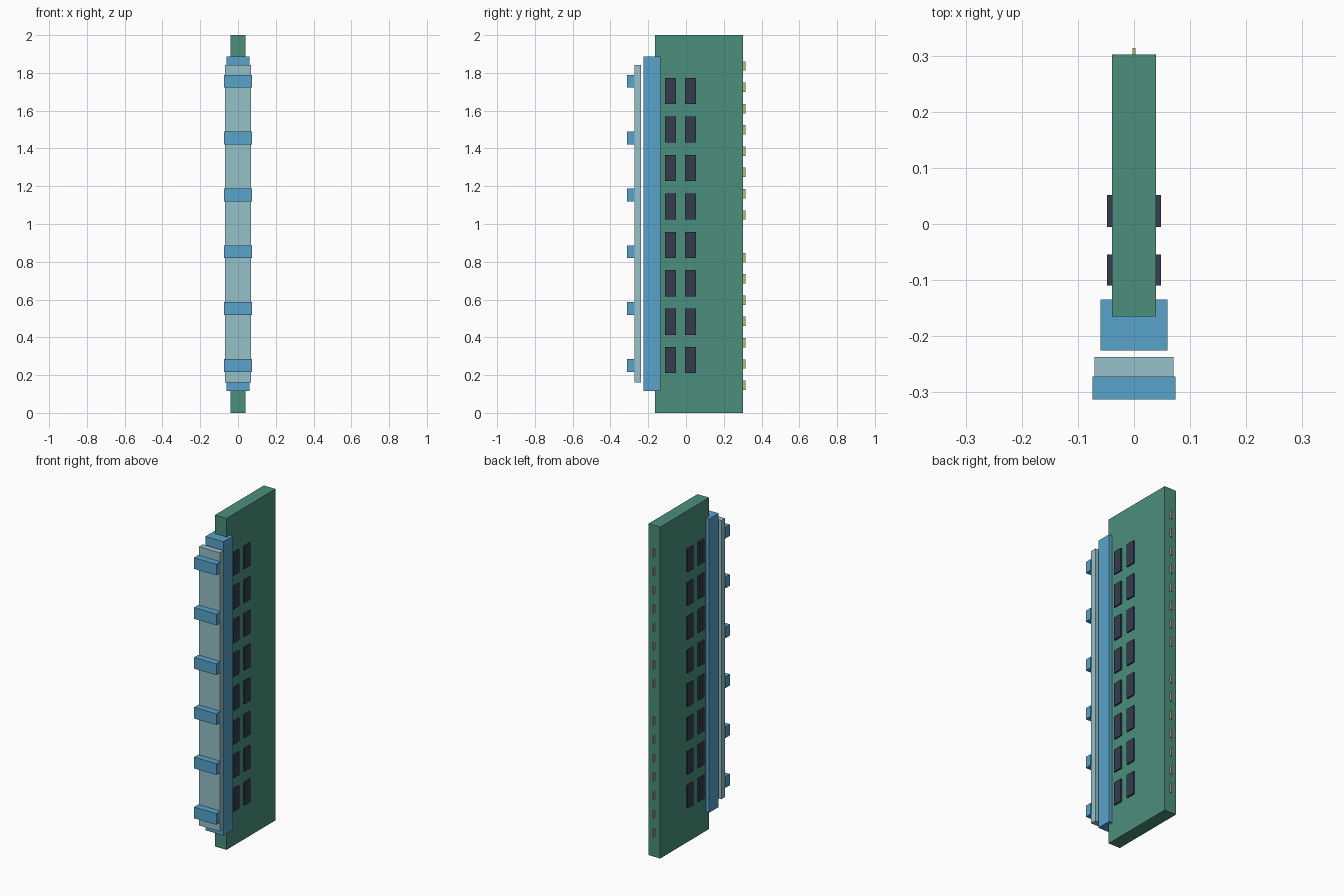
import bpy

default = bpy.data.objects.get("Cube")
if default:
    bpy.data.objects.remove(default, do_unlink=True)


def make_material(name, rgb):
    mat = bpy.data.materials.new(name)
    mat.use_nodes = True
    color = (*rgb, 1.0)
    mat.diffuse_color = color
    mat.node_tree.nodes["Principled BSDF"].inputs["Base Color"].default_value = color
    return mat


green = make_material("board green", (0.069, 0.275, 0.202))
blue = make_material("rail blue", (0.098, 0.361, 0.591))
pale = make_material("pale blue", (0.305, 0.527, 0.578))
dark = make_material("chip slate", (0.034, 0.045, 0.08))
gold = make_material("contact gold", (0.578, 0.456, 0.188))


def box(name, x, y, z, mat):
    """Box spanning the given (min, max) ranges."""
    spans = (x, y, z)
    bpy.ops.mesh.primitive_cube_add(size=1, location=[(a + b) / 2 for a, b in spans])
    obj = bpy.context.object
    obj.name = name
    obj.scale = [b - a for a, b in spans]
    bpy.ops.object.transform_apply(location=False, rotation=False, scale=True)
    obj.data.materials.append(mat)
    return obj


# Circuit board, heat spreader rail and floating front plate
box("board", (-0.039, 0.039), (-0.165, 0.302), (0, 2), green)
box("spreader_rail", (-0.06, 0.06), (-0.225, -0.135), (0.115, 1.888), blue)
box("front_plate", (-0.07, 0.07), (-0.273, -0.237), (0.16, 1.842), pale)

# Ribs across the front plate
for i in range(6):
    z = 0.251 + 0.301 * i
    box(f"rib_{i + 1}", (-0.074, 0.074), (-0.313, -0.272), (z - 0.034, z + 0.034), blue)

# Two columns of chips on each face of the board
for side, x in (("left", (0.037, 0.048)), ("right", (-0.048, -0.037))):
    for column, y in (("front", (-0.11, -0.054)), ("back", (-0.005, 0.052))):
        for i in range(8):
            z = 0.279 + 0.2036 * i
            box(f"chip_{side}_{column}_{i + 1}", x, y, (z - 0.069, z + 0.069), dark)

# Edge contacts, with a gap at the key position
for i in range(16):
    if i != 7:
        z = 0.146 + 0.1127 * i
        box(f"contact_{i + 1}", (-0.003, 0.003), (0.297, 0.314), (z - 0.025, z + 0.025), gold)
